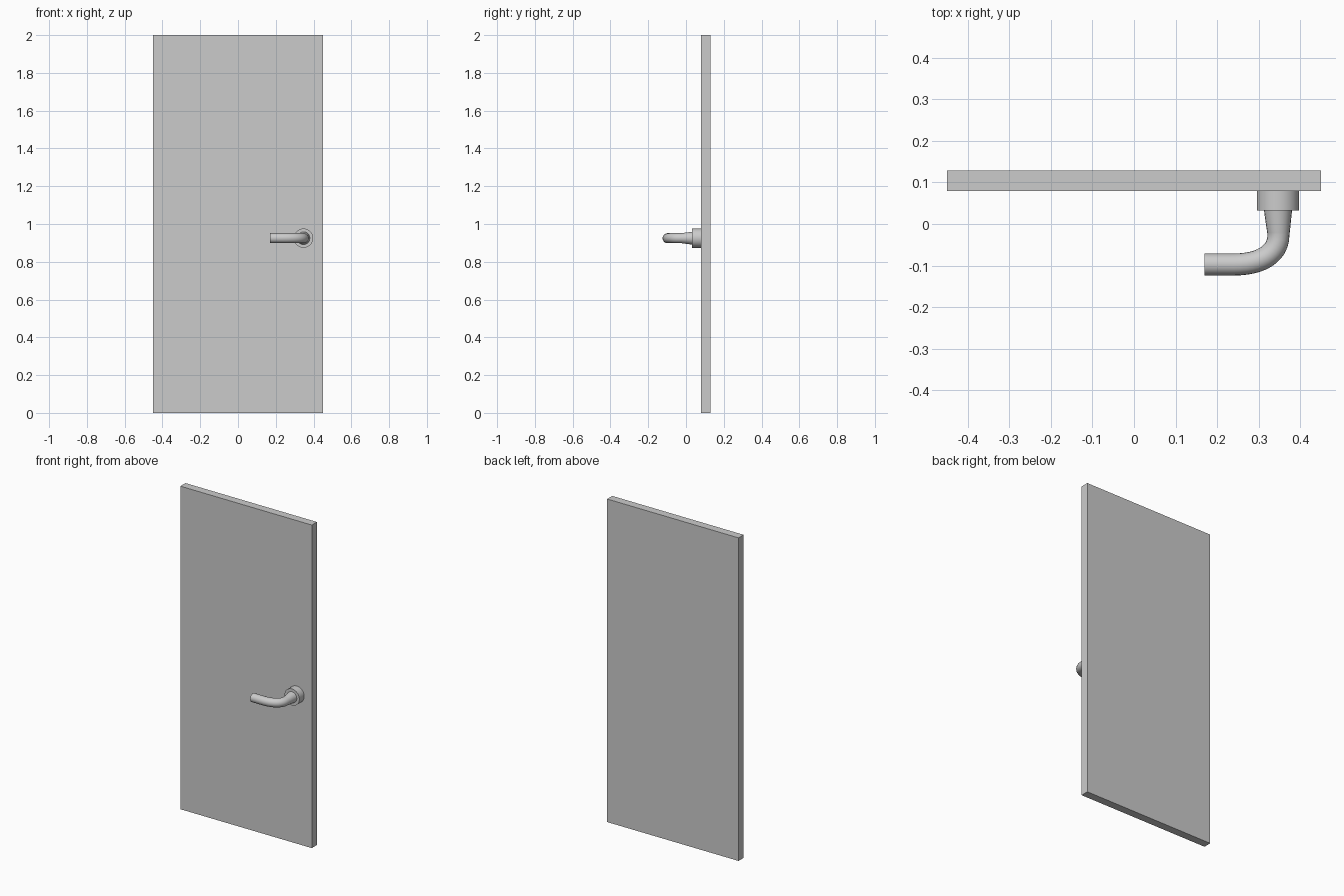
import bpy
import math

if "Cube" in bpy.data.objects:
    bpy.data.objects.remove(bpy.data.objects["Cube"])

HX, HZ = 0.347, 0.925  # handle axis


def smooth(obj):
    bpy.ops.object.select_all(action='DESELECT')
    obj.select_set(True)
    bpy.context.view_layer.objects.active = obj
    bpy.ops.object.shade_smooth_by_angle(angle=math.radians(35))


# Door panel
bpy.ops.mesh.primitive_cube_add(size=1, location=(0, 0.104, 1))
door = bpy.context.object
door.name = "door_panel"
door.scale = (0.9, 0.05, 2)
bpy.ops.object.transform_apply(location=False, rotation=False, scale=True)

# Round rose between door and lever
bpy.ops.mesh.primitive_cylinder_add(vertices=48, radius=0.051, depth=0.047,
                                    location=(HX, 0.0555, HZ),
                                    rotation=(math.pi / 2, 0, 0))
rose = bpy.context.object
rose.name = "handle_rose"
smooth(rose)

# Lever: tapered neck, bend, straight grip (x, y, radius, left handle, right handle)
path = [
    (HX, 0.034, 0.034, (HX, 0.05), (HX, 0.015)),
    (0.348, -0.025, 0.0265, (0.348, -0.008), (0.348, -0.075)),
    (0.24, -0.0975, 0.0265, (0.302, -0.0975), (0.215, -0.0975)),
    (0.17, -0.0975, 0.0265, (0.195, -0.0975), (0.15, -0.0975)),
]
curve = bpy.data.curves.new("lever", 'CURVE')
curve.dimensions = '3D'
curve.bevel_depth = 1.0
curve.bevel_resolution = 8
curve.resolution_u = 12
curve.use_fill_caps = True
spline = curve.splines.new('BEZIER')
spline.bezier_points.add(len(path) - 1)
for p, (x, y, r, left, right) in zip(spline.bezier_points, path):
    p.handle_left_type = p.handle_right_type = 'FREE'
    p.co = (x, y, HZ)
    p.handle_left = (*left, HZ)
    p.handle_right = (*right, HZ)
    p.radius = r
lever = bpy.data.objects.new("handle_lever", curve)
bpy.context.collection.objects.link(lever)
bpy.ops.object.select_all(action='DESELECT')
lever.select_set(True)
bpy.context.view_layer.objects.active = lever
bpy.ops.object.convert(target='MESH')
lever = bpy.context.object

# Weld the end caps onto the tube
weld = lever.modifiers.new("weld", 'WELD')
weld.merge_threshold = 0.0001
bpy.ops.object.modifier_apply(modifier="weld")
smooth(lever)
